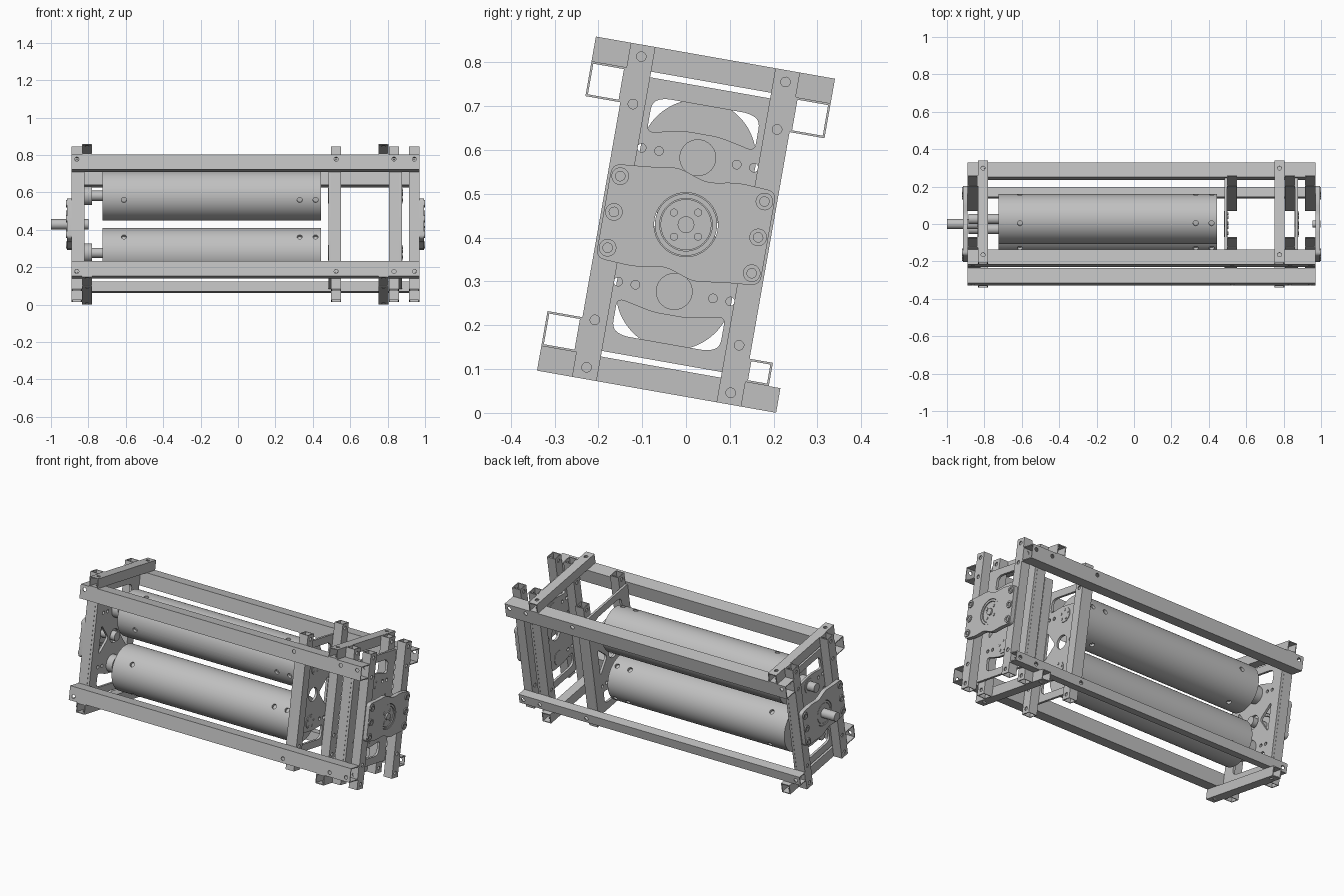
import bpy, bmesh
from math import radians, cos, sin, pi
from mathutils import Matrix, Vector

cube = bpy.data.objects.get("Cube")
if cube:
    bpy.data.objects.remove(cube)

# Local frame: first axis across, second axis up, third axis along the rollers (world x)
T = radians(10)
FRAME = Matrix(((0, 0, 1, 0), (cos(T), sin(T), 0, 0),
                (-sin(T), cos(T), 0, 0.4295), (0, 0, 0, 1)))


def material(name, value):
    m = bpy.data.materials.new(name)
    m.use_nodes = True
    m.diffuse_color = (value, value, value, 1)
    m.node_tree.nodes["Principled BSDF"].inputs["Base Color"].default_value = (value, value, value, 1)
    return m


GREY = material("machined grey", 0.53)
parts = []


def add(name, mesh):
    obj = bpy.data.objects.new(name, mesh)
    bpy.context.collection.objects.link(obj)
    obj.matrix_world = FRAME
    return obj


def finish(obj):
    if not obj.data.materials:
        obj.data.materials.append(GREY)
    parts.append(obj)
    return obj


def from_bmesh(name, bm):
    mesh = bpy.data.meshes.new(name)
    bm.to_mesh(mesh)
    bm.free()
    return add(name, mesh)


def bake(obj):
    """Return the evaluated mesh of an object."""
    bpy.context.view_layer.update()
    return bpy.data.meshes.new_from_object(obj.evaluated_get(bpy.context.evaluated_depsgraph_get()))


def drill(obj, holes, r, depth):
    """Cut round holes; each hole is a centre and a direction."""
    bm = bmesh.new()
    for centre, direction in holes:
        turn = Vector(direction).to_track_quat('Z', 'Y').to_matrix().to_4x4()
        bmesh.ops.create_cone(bm, cap_ends=True, segments=16, radius1=r, radius2=r, depth=depth,
                              matrix=Matrix.Translation(centre) @ turn)
    cutter = from_bmesh("hole_cutter", bm)
    cutter.hide_render = True
    mod = obj.modifiers.new("holes", 'BOOLEAN')
    mod.operation, mod.solver, mod.object = 'DIFFERENCE', 'EXACT', cutter
    mesh = bake(obj)
    obj.modifiers.clear()
    obj.data = mesh
    bpy.data.objects.remove(cutter)


def tube(name, lo, hi, axis, holes=(), wall=0.005):
    """Open rectangular tube along one local axis."""
    lo, hi = Vector(lo), Vector(hi)
    bm = bmesh.new()
    bmesh.ops.create_cube(bm, size=1, matrix=Matrix.Translation((lo + hi) / 2) @ Matrix.Diagonal((*(hi - lo), 1)))
    bm.normal_update()
    ends = [f for f in bm.faces if abs(f.normal[axis]) > 0.9]
    bmesh.ops.delete(bm, geom=ends, context='FACES_ONLY')
    obj = from_bmesh(name, bm)
    mod = obj.modifiers.new("wall", 'SOLIDIFY')
    mod.thickness, mod.offset, mod.use_even_offset = wall, -1, True
    mesh = bake(obj)
    obj.modifiers.clear()
    obj.data = mesh
    if holes:
        drill(obj, holes, 0.011, 0.2)
    return finish(obj)


def rod(name, a, b, x0, x1, r, segments=32):
    bm = bmesh.new()
    bmesh.ops.create_cone(bm, cap_ends=True, segments=segments, radius1=r, radius2=r, depth=x1 - x0,
                          matrix=Matrix.Translation((a, b, (x0 + x1) / 2)))
    return finish(from_bmesh(name, bm))


def circle(a, b, r, n=24):
    return [(a + r * cos(2 * pi * i / n), b + r * sin(2 * pi * i / n)) for i in range(n)]


def rounded(points, r, steps=5):
    """Round every corner of a closed outline."""
    out = []
    pts = [Vector(p) for p in points]
    for i, p in enumerate(pts):
        to_prev, to_next = pts[i - 1] - p, pts[(i + 1) % len(pts)] - p
        s = p + to_prev.normalized() * min(r, to_prev.length / 2)
        e = p + to_next.normalized() * min(r, to_next.length / 2)
        for k in range(steps + 1):
            t = k / steps
            out.append(s * (1 - t) ** 2 + p * 2 * t * (1 - t) + e * t * t)
    return out


def plate(name, loops, x0, x1):
    """Flat plate from an outline followed by its openings."""
    curve = bpy.data.curves.new(name, 'CURVE')
    curve.dimensions, curve.fill_mode, curve.extrude = '2D', 'BOTH', (x1 - x0) / 2
    for loop in loops:
        spline = curve.splines.new('POLY')
        spline.points.add(len(loop) - 1)
        for point, p in zip(spline.points, loop):
            point.co = (p[0], p[1], 0, 1)
        spline.use_cyclic_u = True
    temp = add("outline", curve)
    mesh = bake(temp)
    bpy.data.objects.remove(temp)
    mesh.transform(Matrix.Translation((0, 0, (x0 + x1) / 2)))
    return finish(add(name, mesh))


# Long rails, one of them slimmer
OUT, IN, TOP, MID, END = 0.277, 0.196, 0.387, 0.33, 0.139
POSTS = {"left_end": -0.89, "inner": 0.497, "middle": 0.806, "right_end": 0.915}
for s in (-1, 1):
    for t in (-1, 1):
        slim = s > 0 and t < 0
        size = 0.054 if slim else OUT - IN
        a, b = sorted((s * IN, s * (IN + size))), sorted((t * MID, t * (MID - size)))
        holes = [((s * (IN + size / 2), t * 0.305, x + 0.028), (1, 0, 0)) for x in POSTS.values()]
        tube("long_rail", (a[0], b[0], -0.89), (a[1], b[1], 0.97), 2, holes)

# Upright posts
for label, x in POSTS.items():
    for s in (-1, 1):
        a = sorted((s * IN, s * END))
        holes = [((s * 0.167, b, x + 0.028), (0, 0, 1)) for b in (-0.36, -0.25, 0.25, 0.36)]
        tube(label + "_post", (a[0], -TOP, x), (a[1], TOP, x + 0.055), 1, holes)

# Cross bars above and below the rails
for x in (-0.835, 0.75):
    for t in (-1, 1):
        b = sorted((t * MID, t * TOP))
        holes = [((s * 0.235, t * 0.36, x + 0.028), (0, 1, 0)) for s in (-1, 1)]
        tube("cross_bar", (-OUT, b[0], x), (OUT, b[1], x + 0.055), 0, holes)

# Lightened bearing plates between the posts
ROLL = 0.155
slot = [(-0.125, 0.192), (-0.04, 0.21), (0.04, 0.21), (0.125, 0.192), (0.125, 0.262), (0.1, 0.275), (-0.1, 0.275), (-0.125, 0.262)]
openings = [circle(0, 0, 0.04)]
for t in (-1, 1):
    openings.append(rounded([(a, t * b) for a, b in slot], 0.018))
    openings.append(rounded([(t * 0.055, 0), (t * 0.135, 0.085), (t * 0.135, -0.085)], 0.02))
    for a in (-0.13, -0.09, 0.09, 0.13):
        openings.append(circle(a, t * ROLL, 0.01, 12))
rim = rounded([(-IN, -0.317), (IN, -0.317), (IN, 0.317), (-IN, 0.317)], 0.008)
for x0 in (-0.834, 0.483, 0.862):
    plate("lightened_plate", [rim] + openings, x0, x0 + 0.014)
    for t in (-1, 1):
        rod("plate_hub", 0, t * ROLL, x0 - 0.003, x0 + 0.018, 0.042)
        for i in range(5):
            ang = 2 * pi * i / 5 + pi / 2
            rod("hub_screw", 0.028 * cos(ang), t * ROLL + 0.028 * sin(ang), x0, x0 + 0.021, 0.006, 12)

# Rollers with shafts, collars and radial screw holes
for name, t, angle in (("upper_roller", 1, 200), ("lower_roller", -1, 150)):
    roller = rod(name, 0, t * ROLL, -0.725, 0.445, 0.133, 96)
    holes = []
    for k in range(4):
        ang = radians(angle + 90 * k)
        d = Vector((cos(ang), sin(ang), 0))
        holes += [(d * 0.133 + Vector((0, t * ROLL, x)), d) for x in (-0.61, 0.33, 0.415)]
    drill(roller, holes, 0.014, 0.03)
    rod("roller_shaft", 0, t * ROLL, -0.885, -0.72, 0.027)
    rod("shaft_collar", 0, t * ROLL, -0.82, -0.78, 0.05)

# End covers with bearings, screws and the drive shaft
cover = [(-0.19, 0.108), (-0.1, 0.116), (-0.04, 0.126), (0.03, 0.102), (0.1, 0.115), (0.19, 0.11)]
outline = rounded(cover + [(-a, -b) for a, b in cover], 0.022)
for name, x0, x1, face in (("right", 0.97, 0.994, 1), ("left", -0.914, -0.89, -1)):
    plate(name + "_end_cover", [outline, circle(0, 0, 0.073, 48)], x0, x1)
    surface = x1 if face > 0 else x0
    lo, hi = sorted((surface - face * 0.022, surface - face * 0.002))
    plate(name + "_bearing_ring", [circle(0, 0, 0.071, 48), circle(0, 0, 0.06, 48)], lo, hi)
    rod(name + "_bearing_hub", 0, 0, lo, hi - 0.004 if face > 0 else hi, 0.058, 48)
    for a in (-0.167, 0.167):
        for b in (-0.083, 0, 0.083):
            lo2, hi2 = sorted((surface, surface + face * 0.006))
            plate(name + "_cover_screw", [circle(a, b, 0.02), circle(a, b, 0.011, 12)], lo2, hi2)
    for i in range(4):
        ang = radians(55 + 90 * i)
        rod(name + "_hub_screw", 0.039 * cos(ang), 0.039 * sin(ang), lo, hi, 0.009, 16)
rod("drive_shaft", 0, 0, -1.0, -0.80, 0.027)
rod("idler_shaft", 0, 0, 0.955, 0.997, 0.019)

# Smooth round surfaces, crisp edges
bpy.ops.object.select_all(action='DESELECT')
for obj in parts:
    obj.select_set(True)
bpy.context.view_layer.objects.active = parts[0]
bpy.ops.object.shade_smooth_by_angle(angle=radians(30))
